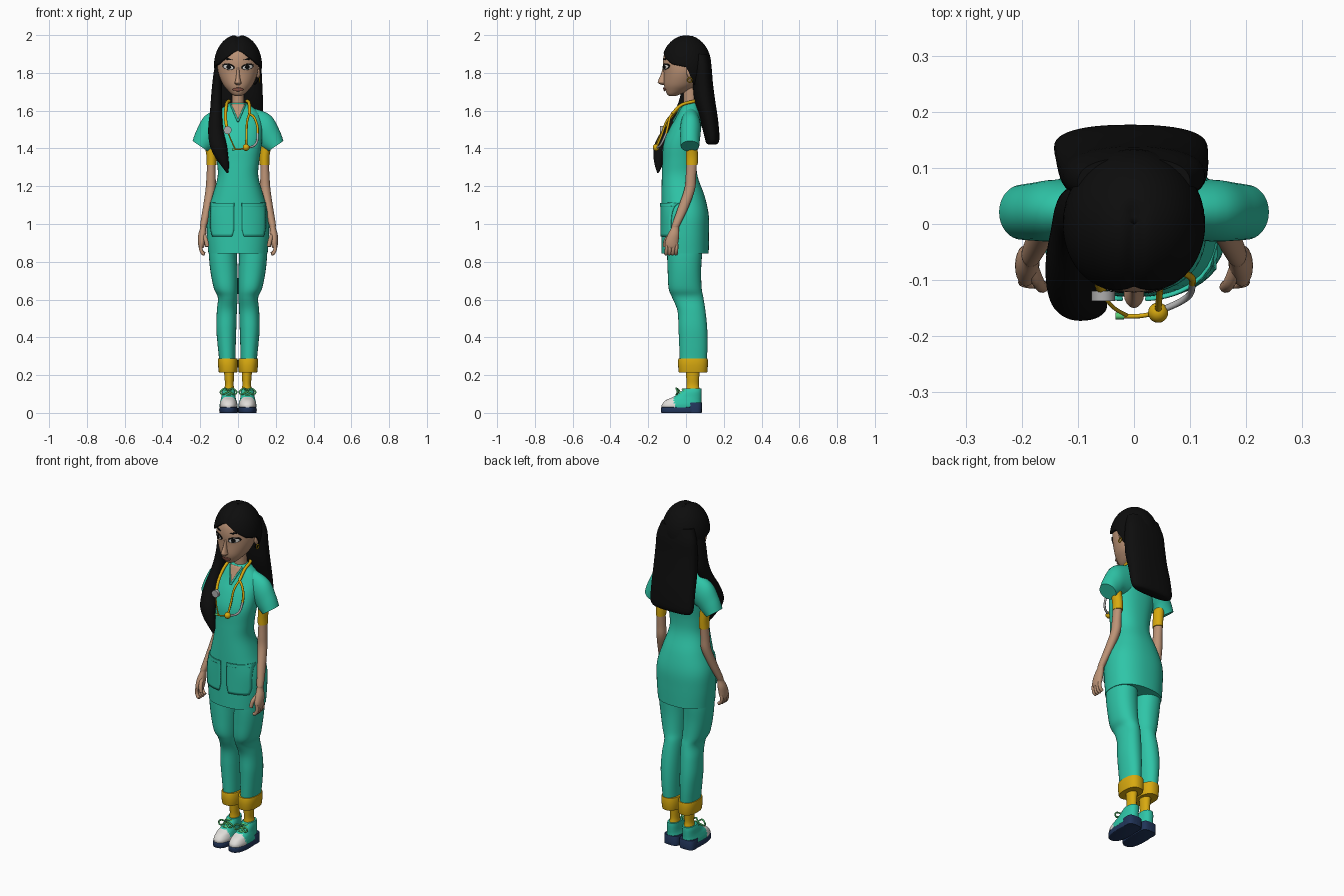
import bpy, bmesh, math
from mathutils import Vector

def material(name, rgb):
    m = bpy.data.materials.new(name)
    m.diffuse_color = (*rgb, 1)
    return m

TEAL = material("teal_cloth", (0.028, 0.56, 0.39))
SKIN = material("skin", (0.50, 0.29, 0.18))
GOLD = material("yellow", (0.69, 0.40, 0.005))
BLACK = material("black", (0.004, 0.004, 0.004))
NAVY = material("navy", (0.015, 0.035, 0.10))
WHITE = material("white", (0.75, 0.73, 0.70))
LACE = material("lace_green", (0.10, 0.62, 0.18))
SILVER = material("silver", (0.42, 0.42, 0.42))
LIPS = material("lips", (0.36, 0.13, 0.09))

def finish(ob, mat, angle=50):
    ob.data.materials.append(mat)
    bpy.ops.object.select_all(action='DESELECT')
    ob.select_set(True)
    bpy.context.view_layer.objects.active = ob
    bpy.ops.object.shade_smooth_by_angle(angle=math.radians(angle))
    return ob

def skin_rings(name, rings, mat, closed=True, caps=True):
    """Bridge a list of point rings into one mesh."""
    bm = bmesh.new()
    rows = [[bm.verts.new(p) for p in r] for r in rings]
    n = len(rows[0])
    for a, b in zip(rows, rows[1:]):
        for i in range(n if closed else n - 1):
            j = (i + 1) % n
            bm.faces.new((a[i], a[j], b[j], b[i]))
    if caps:
        bm.faces.new(rows[0])
        bm.faces.new(rows[-1])
    bmesh.ops.recalc_face_normals(bm, faces=bm.faces)
    me = bpy.data.meshes.new(name)
    bm.to_mesh(me)
    bm.free()
    ob = bpy.data.objects.new(name, me)
    bpy.context.collection.objects.link(ob)
    return finish(ob, mat)

def dense(rows, k=5):
    """Catmull-Rom interpolation of parameter rows."""
    out = []
    for i in range(len(rows) - 1):
        p = [rows[max(i - 1, 0)], rows[i], rows[i + 1], rows[min(i + 2, len(rows) - 1)]]
        for s in range(k):
            t = s / k
            out.append([0.5 * (2 * b + (c - a) * t + (2 * a - 5 * b + 4 * c - d) * t * t
                               + (3 * b - a - 3 * c + d) * t ** 3) for a, b, c, d in zip(*p)])
    return out + [list(rows[-1])]

def power(v, e):
    return math.copysign(abs(v) ** e, v)

def loft(name, rows, mat, side=1, p=2.0, n=32, k=5):
    """Horizontal superellipse sections: (z, xmin, xmax, ymin, ymax)."""
    rings = []
    for z, x0, x1, y0, y1 in dense(rows, k):
        rings.append([(side * ((x0 + x1) / 2 + (x1 - x0) / 2 * power(math.cos(a), 2 / p)),
                       (y0 + y1) / 2 + (y1 - y0) / 2 * power(math.sin(a), 2 / p), z)
                      for a in (2 * math.pi * i / n for i in range(n))])
    return skin_rings(name, rings, mat)

def front_y(rows, p, x, z):
    """Front surface of a loft at a given x and z."""
    d = dense(rows, 8)
    for a, b in zip(d, d[1:]):
        if a[0] <= z <= b[0]:
            t = (z - a[0]) / max(b[0] - a[0], 1e-6)
            _, x0, x1, y0, y1 = [u + (v - u) * t for u, v in zip(a, b)]
            q = min(abs((x - (x0 + x1) / 2) / ((x1 - x0) / 2)), 1)
            return (y0 + y1) / 2 - (y1 - y0) / 2 * (1 - q ** p) ** (1 / p)
    return 0

def patch(name, rows, p, z0, z1, cx, half, mat, off=0.004, slant=0):
    """Thin plate hugging the front of a loft; half(t) is its half width."""
    rings = []
    for i in range(13):
        t = i / 12
        w = max(half(t), 0.0006)
        pts = []
        for j in range(11):
            x = cx + w * (j / 5 - 1)
            z = z0 + (z1 - z0) * t + slant * (abs(x) - abs(cx))
            pts.append((x, front_y(rows, p, x, z) - off, z))
        rings.append(pts)
    ob = skin_rings(name, rings, mat, closed=False, caps=False)
    m = ob.modifiers.new("thickness", 'SOLIDIFY')
    m.thickness, m.offset = 0.006, 0
    return ob

def oval(w):
    return lambda t: w * math.sqrt(max(0, 1 - (2 * t - 1) ** 2))

def tube(name, pts, r, mat):
    cu = bpy.data.curves.new(name, 'CURVE')
    cu.dimensions, cu.bevel_depth, cu.bevel_resolution, cu.use_fill_caps = '3D', r, 3, True
    s = cu.splines.new('POLY')
    path = dense(pts, 6)
    s.points.add(len(path) - 1)
    for q, c in zip(s.points, path):
        q.co = (*c, 1)
    ob = bpy.data.objects.new(name, cu)
    bpy.context.collection.objects.link(ob)
    bpy.ops.object.select_all(action='DESELECT')
    ob.select_set(True)
    bpy.context.view_layer.objects.active = ob
    bpy.ops.object.convert(target='MESH')
    return finish(bpy.context.object, mat)

def ball(name, loc, size, mat):
    bpy.ops.mesh.primitive_uv_sphere_add(segments=20, ring_count=12, radius=1, location=loc)
    ob = bpy.context.object
    ob.name, ob.scale = name, size
    return finish(ob, mat)

# tunic with pockets and V neck
TUNIC = [(z, -w, w, a, b) for z, w, a, b in (
    (.845, .157, -.13, .12), (.95, .165, -.13, .122), (1.05, .163, -.13, .12), (1.15, .135, -.13, .098),
    (1.25, .108, -.128, .062), (1.33, .112, -.125, .056), (1.42, .125, -.12, .066), (1.5, .13, -.09, .08),
    (1.56, .125, -.055, .08), (1.6, .10, -.035, .075), (1.63, .062, -.02, .065), (1.64, .045, -.012, .06))]
loft("tunic", TUNIC, TEAL, p=2.3, n=48)
patch("neck_opening", TUNIC, 2.3, 1.545, 1.634, 0, lambda t: .036 * t, SKIN, .003)
for s in (-1, 1):
    patch("pocket", TUNIC, 2.3, .935, 1.11, s * .083, lambda t: .052 + .01 * min(1, 5 * t), TEAL, .003)
    patch("pocket_hem", TUNIC, 2.3, 1.093, 1.112, s * .083, lambda t: .063, TEAL, .005)
    tube("neck_trim", [(s * .038 * t, front_y(TUNIC, 2.3, s * .038 * t, 1.543 + .09 * t) - .003, 1.543 + .09 * t)
                       for t in (0, .33, .66, 1)], .005, TEAL)

# head, neck and face
HEAD = [(z, -w, w, a, b) for z, w, a, b in (
    (1.677, .012, -.085, -.055), (1.685, .03, -.098, -.035), (1.705, .052, -.108, .01), (1.74, .08, -.117, .06),
    (1.80, .104, -.118, .09), (1.86, .109, -.122, .11), (1.91, .099, -.112, .11), (1.95, .073, -.08, .08),
    (1.975, .03, -.03, .03))]
loft("head", HEAD, SKIN, n=40)
loft("neck", [(1.58, -.045, .045, -.015, .065), (1.63, -.034, .034, -.012, .06), (1.72, -.032, .032, -.015, .06)], SKIN)
loft("nose", [(1.735, -.008, .008, -.125, -.1), (1.745, -.018, .018, -.146, -.1), (1.755, -.015, .015, -.149, -.1),
              (1.79, -.009, .009, -.134, -.1), (1.83, -.007, .007, -.122, -.1)], SKIN, n=16)
patch("lips", HEAD, 2, 1.704, 1.722, 0, oval(.027), LIPS, .006)
for s in (-1, 1):
    patch("eye_outline", HEAD, 2, 1.817, 1.849, s * .05, oval(.031), BLACK, .0015, .15)
    patch("eye_white", HEAD, 2, 1.819, 1.842, s * .05, oval(.026), WHITE, .003, .15)
    patch("iris", HEAD, 2, 1.82, 1.842, s * .048, oval(.011), BLACK, .0045)
    patch("eyebrow", HEAD, 2, 1.871, 1.877, s * .056, oval(.028), BLACK, .002, .2)
    ball("ear", (s * .106, .022, 1.805), (.012, .02, .032), SKIN)
    bpy.ops.mesh.primitive_torus_add(major_radius=.012, minor_radius=.003, major_segments=20, minor_segments=8,
                                     location=(s * .114, .02, 1.762), rotation=(0, math.pi / 2, 0))
    bpy.context.object.name = "earring"
    finish(bpy.context.object, GOLD)

# hair: cap cut along the hairline, back mass, front lock
HAIRLINE = [(0, 1.93), (.5, 1.885), (1.0, 1.845), (1.6, 1.83), (1.9, 1.74), (3.2, 1.72)]
def hairline(a):
    for (a0, h0), (a1, h1) in zip(HAIRLINE, HAIRLINE[1:]):
        if a <= a1:
            return h0 + (h1 - h0) * (a - a0) / (a1 - a0)
    return 1.72
rings = []
for i in range(1, 25):
    ring = []
    for j in range(64):
        a = (j / 32 - 1) * math.pi
        f = i / 24 * math.acos((hairline(abs(a)) - 1.84) / .162)
        x, y = .127 * math.sin(f) * math.sin(a), -.134 * math.sin(f) * math.cos(a)
        dip = .010 * math.exp(-(x / .015) ** 2) * (1 if y < .03 else 0.2)
        ring.append((x, y, 1.84 + .162 * math.cos(f) - dip))
    rings.append(ring)
rings.insert(0, [(p[0] * .05, p[1] * .05, 1.991) for p in rings[0]])
cap = skin_rings("hair_cap", rings, BLACK, caps=False)
m = cap.modifiers.new("thickness", 'SOLIDIFY')
m.thickness, m.offset = .012, -1
loft("hair_back", [(1.42, -.10, .09, .125, .155), (1.428, -.13, .118, .108, .17), (1.46, -.142, .13, .098, .177),
                   (1.55, -.14, .132, .075, .17), (1.65, -.135, .132, .045, .155), (1.75, -.13, .128, .035, .142),
                   (1.83, -.122, .122, .035, .135), (1.9, -.10, .10, .03, .118)], BLACK, p=2.4, n=48)
loft("hair_front_lock", [(1.27, -.06, -.052, -.152, -.145), (1.31, -.09, -.048, -.165, -.125),
                         (1.36, -.125, -.052, -.172, -.115), (1.42, -.15, -.06, -.167, -.09),
                         (1.5, -.158, -.078, -.125, -.03), (1.6, -.148, -.085, -.06, .03),
                         (1.68, -.142, -.085, -.03, .06), (1.78, -.132, -.085, -.02, .065),
                         (1.86, -.118, -.08, -.01, .06)], BLACK)

# arms, sleeves, legs and shoes
for s in (-1, 1):
    rows = dense([(.06, 1.53, 1.55, .088, .025, .05), (.138, 1.502, 1.23, .083, .024, .055),
                  (.175, 1.452, .9, .066, .022, .052), (.2, 1.412, .6, .049, .021, .049)])
    rings = [[(s * (cx + ru * math.cos(t) * math.cos(u)), cy + ry * math.sin(u), cz + ru * math.sin(t) * math.cos(u))
              for u in (math.tau * i / 32 for i in range(32))] for cx, cz, t, ru, cy, ry in rows]
    skin_rings("sleeve", rings, TEAL)
    loft("undersleeve", [(1.313, .115, .166, 0, .062), (1.36, .115, .167, 0, .063), (1.43, .12, .18, 0, .06)], GOLD, s)
    loft("arm", [(.872, .183, .206, -.1, -.052), (.885, .177, .21, -.11, -.044), (.91, .171, .212, -.11, -.04),
                 (.945, .168, .21, -.096, -.036), (.98, .168, .2, -.078, -.037), (1.0, .163, .2, -.073, -.029),
                 (1.08, .143, .187, -.045, .01), (1.18, .12, .172, -.01, .047), (1.25, .118, .167, -.002, .053),
                 (1.33, .12, .163, .003, .058)], SKIN, s, n=24)
    for i in range(4):
        y = -.103 + i * .0175
        tube("finger", [(s * .195, y, .895), (s * .197, y, .868), (s * .188, y - .002, .846 + .004 * (i == 3)),
                        (s * .176, y - .003, .842)], .0095, SKIN)
    tube("thumb", [(s * .182, -.075, .945), (s * .17, -.105, .915), (s * .163, -.112, .88)], .011, SKIN)
    loft("trouser_leg", [(.23, .015, .1, -.03, .105), (.28, .014, .1, -.033, .11), (.36, .012, .108, -.036, .114),
                         (.45, .009, .115, -.04, .112), (.54, .006, .112, -.045, .103), (.61, .002, .107, -.073, .092),
                         (.66, .001, .128, -.092, .083), (.75, .002, .146, -.097, .08), (.84, .006, .154, -.1, .085),
                         (.92, .002, .15, -.1, .09)], TEAL, s, p=2.2)
    loft("trouser_cuff", [(.215, .006, .1, -.036, .11), (.222, .002, .103, -.04, .114), (.28, .001, .107, -.042, .116),
                          (.288, .006, .102, -.036, .112)], GOLD, s, p=2.4, k=2)
    loft("sock", [(.09, .018, .078, -.004, .075), (.12, .02, .075, 0, .073), (.15, .023, .069, .003, .068),
                  (.19, .021, .072, .001, .07), (.24, .019, .075, -.002, .075)], GOLD, s, n=24)
    loft("shoe_sole", [(0, .004, .096, -.128, .08), (.004, .001, .099, -.132, .084), (.026, .001, .099, -.132, .084),
                       (.03, .004, .096, -.128, .08)], NAVY, s, p=2.5, k=2)
    loft("shoe_heel", [(0, .004, .096, .005, .083), (.052, .004, .096, .002, .085), (.055, .006, .094, .005, .083)],
         NAVY, s, p=3.2, k=1)
    shoe = loft("shoe_upper", [(.025, .004, .096, -.128, .08), (.045, .003, .097, -.127, .081),
                               (.068, .009, .092, -.105, .081), (.085, .013, .088, -.066, .082),
                               (.11, .015, .085, -.03, .083), (.128, .017, .08, -.012, .082)], TEAL, s, p=2.4, n=48)
    shoe.data.materials.append(WHITE)
    for f in shoe.data.polygons:
        f.material_index = int(f.center.y < -.062)
    # laces and bow
    for y, z in ((-.052, .094), (-.034, .111), (-.018, .124)):
        tube("lace", [(s * .025, y + .012, z - .012), (s * .05, y, z + .001), (s * .075, y + .012, z - .012)], .005, LACE)
    for d in (-1, 1):
        c = s * .05
        tube("bow_loop", [(c, -.035, .118), (c + d * .02, -.052, .13), (c + d * .043, -.045, .112),
                          (c + d * .03, -.05, .098), (c, -.04, .112)], .0045, LACE)

# stethoscope
tube("neck_tube", [(-.057, -.122, 1.5), (-.066, -.085, 1.56), (-.062, -.025, 1.625), (-.05, .045, 1.65), (0, .078, 1.655),
                   (.05, .045, 1.65), (.06, -.025, 1.63), (.06, -.075, 1.58)], .0085, GOLD)
tube("inner_branch", [(.06, -.072, 1.583), (.048, -.105, 1.54), (.045, -.13, 1.47), (.043, -.155, 1.41)], .006, GOLD)
tube("outer_branch", [(.06, -.072, 1.583), (.085, -.085, 1.565), (.102, -.095, 1.52), (.104, -.105, 1.48)], .0065, GOLD)
tube("metal_branch", [(.104, -.105, 1.48), (.1, -.125, 1.435), (.08, -.14, 1.412), (.045, -.155, 1.405)], .006, SILVER)
tube("ear_tube", [(.043, -.158, 1.405), (.01, -.164, 1.396), (-.02, -.164, 1.395)], .004, GOLD)
tube("link_tube", [(-.055, -.128, 1.49), (-.035, -.15, 1.44), (-.012, -.163, 1.393)], .0035, GOLD)
tube("ear_tip", [(-.033, -.164, 1.395), (-.018, -.164, 1.395)], .006, LACE)
ball("gold_ball", (.043, -.158, 1.405), (.018, .018, .018), GOLD)
bpy.ops.mesh.primitive_cylinder_add(vertices=24, radius=.021, depth=.018, location=(-.055, -.128, 1.497),
                                    rotation=(math.pi / 2, 0, 0))
bpy.context.object.name = "chest_piece"
finish(bpy.context.object, SILVER)
